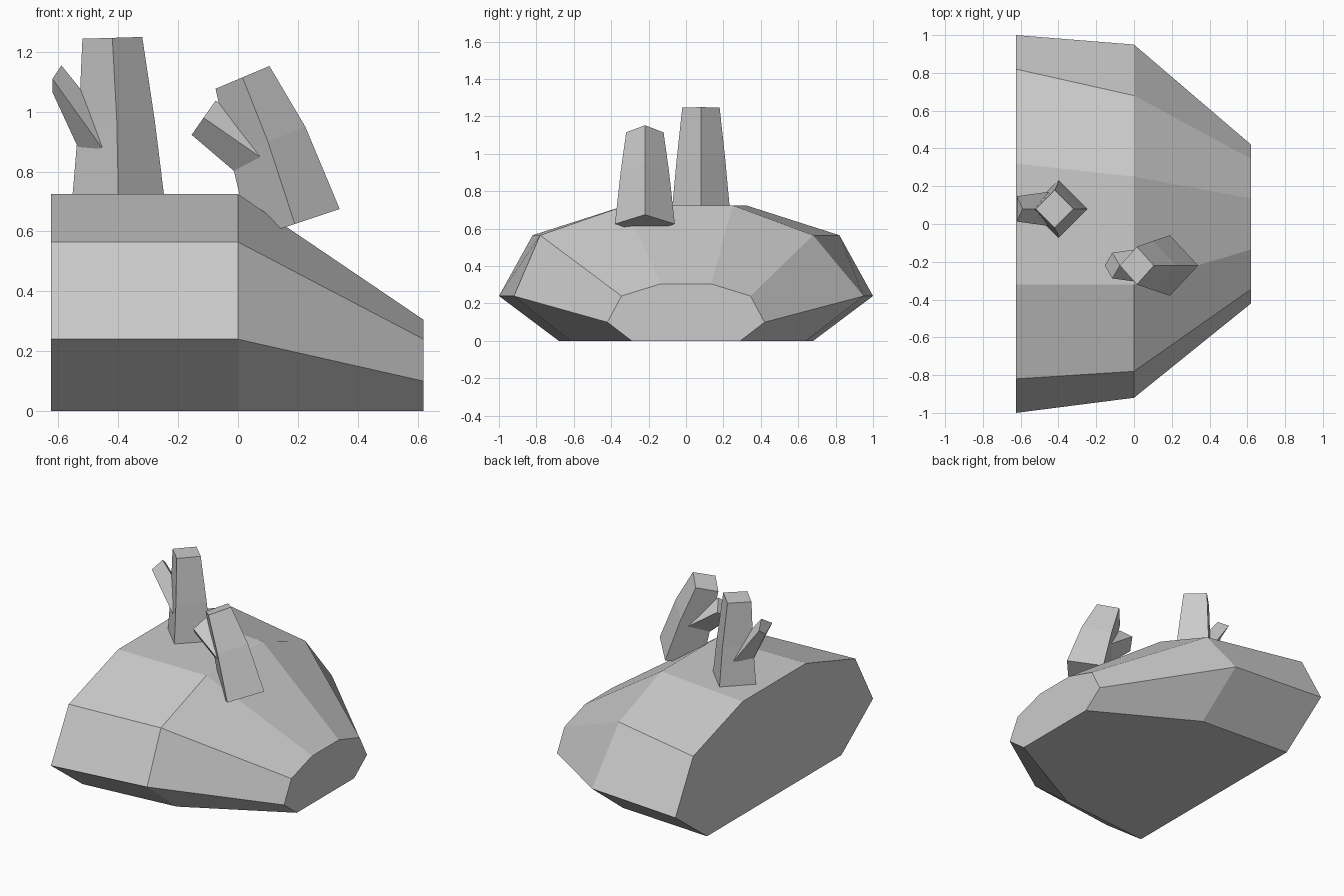
import bpy, bmesh
from mathutils import Vector

if "Cube" in bpy.data.objects:
    bpy.data.objects.remove(bpy.data.objects["Cube"])

# One stone grey for everything
grey = bpy.data.materials.new("stone grey")
grey.diffuse_color = (0.6, 0.6, 0.6, 1)
grey.use_nodes = True
grey.node_tree.nodes["Principled BSDF"].inputs["Base Color"].default_value = grey.diffuse_color


def loft(name, rings):
    """Join rings of points into a closed, flat-shaded solid."""
    bm = bmesh.new()
    loops = [[bm.verts.new(p) for p in ring] for ring in rings]
    n = len(loops[0])
    for a, b in zip(loops, loops[1:]):
        for i in range(n):
            j = (i + 1) % n
            bm.faces.new((a[i], a[j], b[j], b[i]))
    bm.faces.new(loops[0])
    bm.faces.new(loops[-1])
    bmesh.ops.recalc_face_normals(bm, faces=bm.faces)
    mesh = bpy.data.meshes.new(name)
    bm.to_mesh(mesh)
    bm.free()
    mesh.materials.append(grey)
    obj = bpy.data.objects.new(name, mesh)
    bpy.context.collection.objects.link(obj)
    return obj


def stem(name, y, rings):
    """Four-sided stem; each ring is centre x, z, in-plane offset x, z, half width."""
    def ring(x, z, dx, dz, r):
        pts = [(x + dx, y, z + dz), (x, y + r, z), (x - dx, y, z - dz), (x, y - r, z)]
        # trim at the flat rear plane
        return [Vector((max(px, -0.62), py, pz)) for px, py, pz in pts]
    return loft(name, [ring(*r) for r in rings])


# Rock body: eight-sided sections along x, (x, heights, front ys, back ys)
sections = [
    (-0.625, (0, 0.24, 0.565, 0.725), (-0.68, -1.0, -0.82, -0.32), (0.68, 1.0, 0.82, 0.32)),
    (0.0, (0, 0.24, 0.565, 0.725), (-0.62, -0.92, -0.78, -0.32), (0.64, 0.95, 0.68, 0.25)),
    (0.62, (0, 0.10, 0.24, 0.305), (-0.29, -0.42, -0.345, -0.135), (0.29, 0.42, 0.345, 0.135)),
]
loft("rock_body", [
    [(x, y, z) for y, z in zip(front, zs)] + [(x, y, z) for y, z in reversed(list(zip(back, zs)))]
    for x, zs, front, back in sections])

# Upright stem and its twig
stem("upright_stem", 0.08, [
    (-0.40, 0.72, 0.153, 0.0, 0.153),
    (-0.405, 0.97, 0.127, 0.0, 0.13),
    (-0.42, 1.247, 0.10, 0.003, 0.10)])
stem("upright_twig", 0.08, [
    (-0.455, 0.88, 0.07, 0.02, 0.09),
    (-0.62, 1.11, 0.03, 0.045, 0.067)])

# Leaning stem and its twig
stem("leaning_stem", -0.22, [
    (0.19, 0.625, 0.15, 0.05, 0.16),
    (0.10, 0.90, 0.125, 0.05, 0.13),
    (0.015, 1.115, 0.09, 0.038, 0.10)])
stem("leaning_twig", -0.22, [
    (0.08, 0.845, 0.085, 0.05, 0.095),
    (-0.115, 0.98, 0.04, 0.057, 0.068)])
